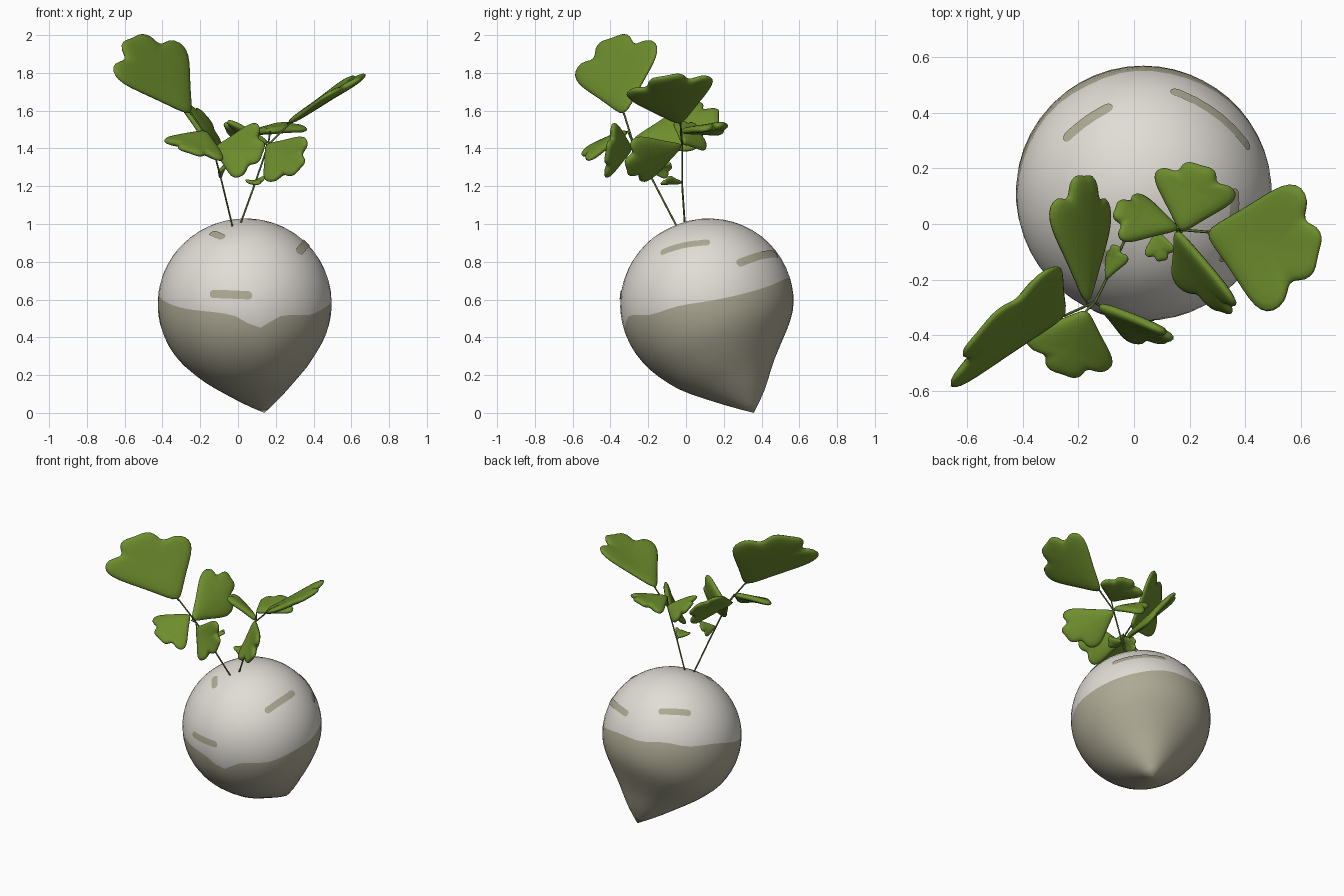
import bpy, bmesh, math
from mathutils import Vector
from mathutils.bvhtree import BVHTree

if "Cube" in bpy.data.objects:
    bpy.data.objects.remove(bpy.data.objects["Cube"])


def material(name, rgb):
    m = bpy.data.materials.new(name)
    m.diffuse_color = (*rgb, 1)
    m.use_nodes = True
    m.node_tree.nodes["Principled BSDF"].inputs["Base Color"].default_value = m.diffuse_color
    return m


CREAM = material("cream skin", (0.75, 0.72, 0.67))
TAN = material("earthy tan skin", (0.42, 0.40, 0.30))
GREEN = material("leaf green", (0.155, 0.27, 0.026))
STALK = material("stalk green", (0.12, 0.19, 0.035))


def make(name, bm, mats, smooth=True):
    bmesh.ops.recalc_face_normals(bm, faces=bm.faces)
    me = bpy.data.meshes.new(name)
    bm.to_mesh(me)
    bm.free()
    for m in mats:
        me.materials.append(m)
    for p in me.polygons:
        p.use_smooth = smooth
    ob = bpy.data.objects.new(name, me)
    bpy.context.collection.objects.link(ob)
    return ob


def spline(pts, x):
    """Smooth interpolation through a sorted list of (x, y)."""
    i = max(0, min(len(pts) - 2, sum(p[0] <= x for p in pts) - 1))
    def slope(j):
        a, b = pts[max(j - 1, 0)], pts[min(j + 1, len(pts) - 1)]
        return (b[1] - a[1]) / (b[0] - a[0])
    (x0, y0), (x1, y1) = pts[i], pts[i + 1]
    d = x1 - x0
    s = (x - x0) / d
    return ((2*s**3 - 3*s**2 + 1) * y0 + (s**3 - 2*s**2 + s) * d * slope(i)
            + (3*s**2 - 2*s**3) * y1 + (s**3 - s**2) * d * slope(i + 1))


# --- bulb: a leaning lathe, with one ring laid along the colour boundary
CENTRE = Vector((0.035, 0.11, 0.58))
AXIS = Vector((-0.164, -0.39, 0.906)).normalized()
SIDE = AXIS.cross(Vector((0, 1, 0))).normalized()
FRONT = AXIS.cross(SIDE).normalized()
PROFILE = [(-0.64, 0.0), (-0.60, 0.05), (-0.54, 0.12), (-0.44, 0.225), (-0.365, 0.30),
           (-0.225, 0.405), (-0.10, 0.453), (0.03, 0.463), (0.16, 0.433), (0.27, 0.37),
           (0.36, 0.275), (0.42, 0.16), (0.44, 0.07), (0.445, 0.0)]
COLS, LOW, HIGH = 48, 14, 14


def bulb_point(a, t):
    r = max(0, spline(PROFILE, t)) * 0.993
    bow = 0.028 * math.exp(-((t + 0.40) / 0.13) ** 2)   # belly bows forward
    p = CENTRE + AXIS * t + (SIDE * math.cos(a) + FRONT * math.sin(a)) * r
    return p + Vector((0, -bow, 0))


def boundary(p):
    z = 0.592 - 0.054 * p.x + 0.23 * p.y + 0.008 * math.sin(17 * p.x + 9 * p.y)
    if p.y < 0:
        z -= 0.055 * math.exp(-((p.x - 0.11) / 0.075) ** 2)
    return z


bm = bmesh.new()
tip = bm.verts.new(bulb_point(0, -0.64))
crown = bm.verts.new(bulb_point(0, 0.445))
columns = []
for c in range(COLS):
    a = 2 * math.pi * c / COLS
    lo, hi = -0.5, 0.35
    for _ in range(25):
        mid = (lo + hi) / 2
        p = bulb_point(a, mid)
        lo, hi = (mid, hi) if p.z < boundary(p) else (lo, mid)
    ts = [-0.64 + (lo + 0.64) * k / LOW for k in range(1, LOW + 1)]
    ts += [lo + (0.445 - lo) * math.sin(k / HIGH * math.pi / 2) for k in range(1, HIGH)]
    columns.append([bm.verts.new(bulb_point(a, t)) for t in ts])
for c in range(COLS):
    A, B = columns[c], columns[(c + 1) % COLS]
    bm.faces.new((tip, B[0], A[0])).material_index = 1
    bm.faces.new((crown, A[-1], B[-1]))
    for k in range(len(A) - 1):
        bm.faces.new((A[k], B[k], B[k + 1], A[k + 1])).material_index = int(k < LOW - 1)
bmesh.ops.recalc_face_normals(bm, faces=bm.faces)
tree = BVHTree.FromBMesh(bm)
make("bulb", bm, [CREAM, TAN])


# --- streaks: thin rounded plates hugging the bulb
def streak(i, start, end, half=0.022, n=20):
    a, b = Vector(start), Vector(end)
    bm = bmesh.new()
    rows = []
    length = (b - a).length
    for k in range(n + 1):
        s = (1 - math.cos(math.pi * k / n)) / 2
        near, nor, _, _ = tree.find_nearest(a.lerp(b, s))
        d = min(s, 1 - s) * length
        w = half * math.sqrt(max(0.02, 1 - max(0, 1 - d / half) ** 2))
        across = nor.cross(b - a).normalized()
        row = []
        for v in (-1, -0.33, 0.33, 1):
            q, m, _, _ = tree.find_nearest(near + across * w * v)
            row.append(bm.verts.new(q + m * 0.004))
        rows.append(row)
    for R, S in zip(rows, rows[1:]):
        for j in range(3):
            bm.faces.new((R[j], S[j], S[j + 1], R[j + 1]))
    make(f"streak_{i}", bm, [TAN])


for i, (s, e) in enumerate([
        ((-0.15, -0.31, 0.63), (0.075, -0.34, 0.62)),
        ((0.33, -0.15, 0.86), (0.39, 0.13, 0.93)),
        ((0.44, 0.28, 0.80), (0.14, 0.51, 0.86)),
        ((-0.25, 0.30, 0.88), (-0.08, 0.43, 0.90)),
        ((-0.15, -0.07, 0.97), (-0.08, -0.17, 0.94))]):
    streak(i, s, e)


# --- stems and leaf stalks
def stem(name, pts, r0, r1):
    cu = bpy.data.curves.new(name, "CURVE")
    cu.dimensions = "3D"
    cu.bevel_depth = 1.0
    cu.bevel_resolution = 1
    cu.use_fill_caps = True
    sp = cu.splines.new("POLY")
    sp.points.add(len(pts) - 1)
    for k, p in enumerate(pts):
        sp.points[k].co = (*p, 1)
        sp.points[k].radius = r0 + (r1 - r0) * k / (len(pts) - 1)
    cu.materials.append(STALK)
    bpy.context.collection.objects.link(bpy.data.objects.new(name, cu))


LEFT = [(-0.025, -0.04, 0.97), (-0.085, -0.17, 1.22), (-0.14, -0.28, 1.43), (-0.25, -0.33, 1.59)]
RIGHT = [(0.005, -0.005, 0.98), (0.085, -0.02, 1.20), (0.16, -0.02, 1.42), (0.28, -0.03, 1.54)]
stem("left_stem", LEFT, 0.005, 0.005)
stem("right_stem", RIGHT, 0.005, 0.005)

# --- leaves: three-lobed cushions given by base, tip and half-width vector
HALF = [(0.0, 0.08), (0.17, 0.33), (0.36, 0.64), (0.53, 0.93), (0.66, 1.07), (0.77, 1.05),
        (0.85, 0.85), (0.82, 0.60), (0.86, 0.47), (0.96, 0.46), (1.03, 0.30), (1.02, 0.10)]
OUTLINE = HALF + [(u, -v) for u, v in reversed(HALF)]


def leaf(name, base, tip, wide, thick=0.019, cup=0.02):
    base, along, wide = Vector(base), Vector(tip) - Vector(base), Vector(wide)
    nor = along.cross(wide).normalized()

    def place(u, v, h):
        return base + along * u + wide * v + nor * (h + cup * v * v - 0.015 * u * u)

    bm = bmesh.new()
    rings = [[bm.verts.new(place(0.6 + (u - 0.6) * s, v * s, h * thick)) for u, v in OUTLINE]
             for s, h in ((0.45, 1.1), (0.9, 1), (1.02, 0), (0.9, -1), (0.45, -1.1))]
    n = len(OUTLINE)
    for R, S in zip(rings, rings[1:]):
        for j in range(n):
            bm.faces.new((R[j], R[(j + 1) % n], S[(j + 1) % n], S[j]))
    for R, h in ((rings[0], 1.1), (rings[-1], -1.1)):
        mid = bm.verts.new(place(0.6, 0, h * thick))
        for j in range(n):
            bm.faces.new((mid, R[j], R[(j + 1) % n]))
    ob = make(name, bm, [GREEN])
    sub = ob.modifiers.new("round", "SUBSURF")
    sub.levels = sub.render_levels = 1


LEAVES = [  # name, base, tip, half width, stalk root
    ("left_top", (-0.25, -0.33, 1.58), (-0.565, -0.38, 1.975), (0.175, 0.21, 0.075), LEFT[3]),
    ("left_back", (-0.17, -0.29, 1.44), (-0.19, 0.17, 1.56), (0.105, 0.0, -0.12), LEFT[2]),
    ("left_front", (-0.17, -0.31, 1.49), (-0.26, -0.53, 1.37), (-0.15, 0.05, 0.05), LEFT[2]),
    ("left_inner", (-0.13, -0.29, 1.40), (0.12, -0.43, 1.38), (0.05, 0.02, 0.14), LEFT[2]),
    ("left_small", (-0.10, -0.20, 1.28), (-0.055, -0.08, 1.30), (0.035, -0.01, 0.04), LEFT[1]),
    ("right_top", (0.26, -0.03, 1.53), (0.65, -0.11, 1.79), (0.05, 0.22, 0.04), RIGHT[3]),
    ("right_back", (0.17, -0.03, 1.49), (0.24, 0.21, 1.51), (0.14, -0.04, 0.01), RIGHT[2]),
    ("right_front", (0.15, -0.02, 1.42), (0.31, -0.32, 1.30), (0.10, -0.03, 0.11), RIGHT[2]),
    ("right_inner", (0.16, -0.02, 1.43), (-0.07, 0.05, 1.50), (0.03, 0.08, -0.07), RIGHT[2]),
    ("right_small", (0.08, -0.02, 1.22), (0.10, -0.13, 1.23), (0.05, 0.01, 0.01), RIGHT[1]),
]
for name, base, tip_at, wide, root in LEAVES:
    leaf(name + "_leaf", base, tip_at, wide, 0.011 if "small" in name else 0.019,
         0.0 if name == "left_top" else 0.02)
    inside = Vector(base).lerp(Vector(tip_at), 0.12)
    stem(name + "_stalk", [root, base, inside], 0.005, 0.004)
